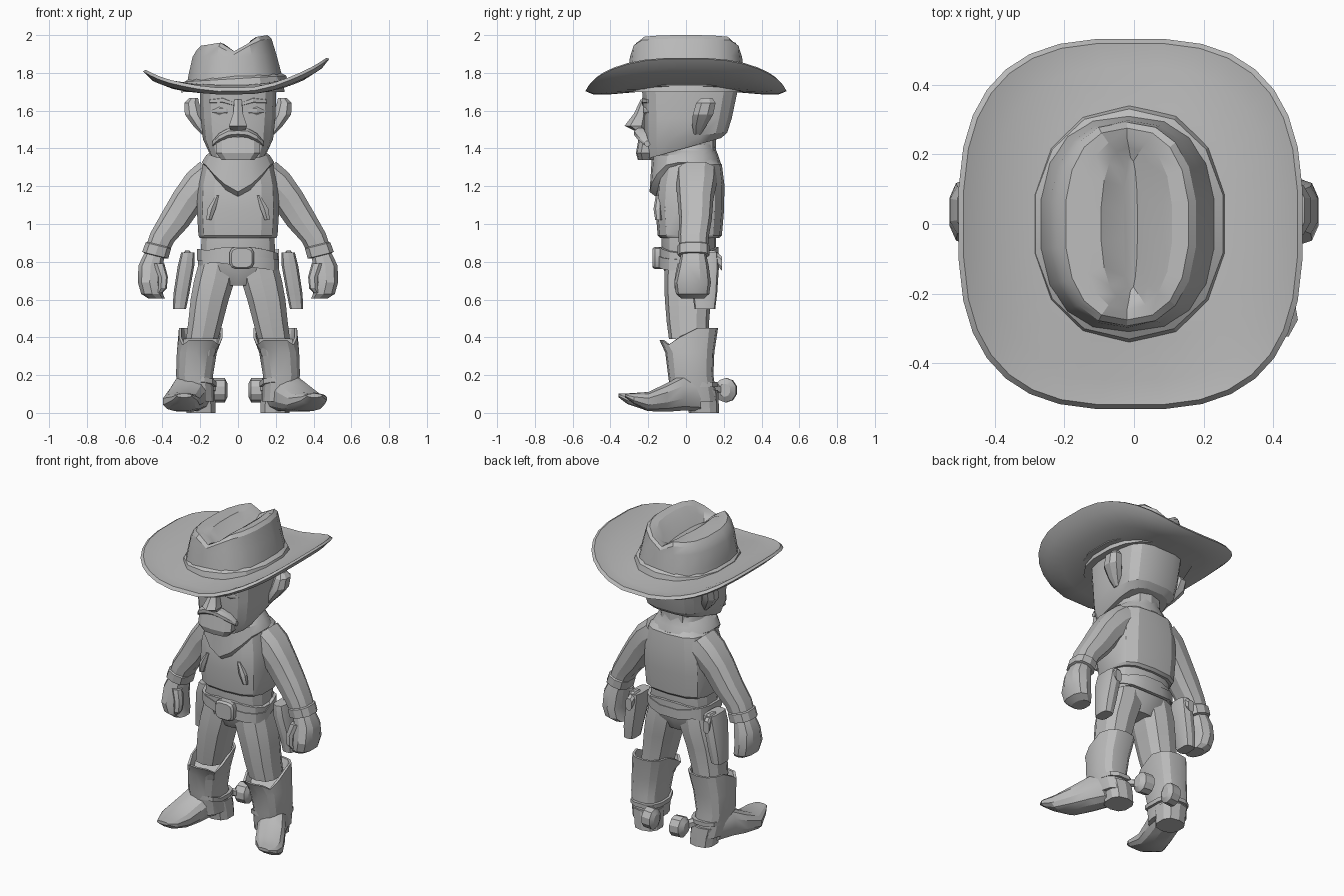
import bpy, bmesh, math

grey = bpy.data.materials.new("plain grey")
grey.diffuse_color = (0.5, 0.5, 0.5, 1)


def finish(name, bm, angle=25):
    bmesh.ops.recalc_face_normals(bm, faces=bm.faces)
    me = bpy.data.meshes.new(name)
    bm.to_mesh(me)
    bm.free()
    ob = bpy.data.objects.new(name, me)
    bpy.context.collection.objects.link(ob)
    me.materials.append(grey)
    bpy.ops.object.select_all(action='DESELECT')
    ob.select_set(True)
    bpy.context.view_layer.objects.active = ob
    bpy.ops.object.shade_smooth_by_angle(angle=math.radians(angle))
    return ob


def loft(name, rings, n=10, p=2.6, side=1, axis='Z', warp=None, caps=True, closed=False):
    """Skin superellipse rings (x, y, z, radius_a, radius_b, slope_a, slope_b)."""
    bm = bmesh.new()
    loops = []
    for r in rings:
        x, y, z, ra, rb, sa, sb = (tuple(r) + (0, 0))[:7]
        loop = []
        for i in range(n):
            t = 2 * math.pi * (i + 0.5) / n
            c, s = math.cos(t), math.sin(t)
            a = ra * math.copysign(abs(c) ** (2 / p), c)
            b = rb * math.copysign(abs(s) ** (2 / p), s)
            h = sa * a + sb * b
            co = {'Z': (x + a, y + b, z + h), 'Y': (x + a, y + h, z + b),
                  'X': (x + h, y + a, z + b)}[axis]
            if warp:
                co = warp(*co)
            loop.append(bm.verts.new((co[0] * side, co[1], co[2])))
        loops.append(loop)
    pairs = list(zip(loops, loops[1:]))
    if closed:
        pairs.append((loops[-1], loops[0]))
    for lo, hi in pairs:
        for i in range(n):
            j = (i + 1) % n
            bm.faces.new((lo[i], lo[j], hi[j], hi[i]))
    if caps and not closed:
        bm.faces.new(loops[0])
        bm.faces.new(loops[-1])
    return finish(name, bm)


def band(name, x, y, z, ra, rb, h, thick=0.02, **kw):
    """A closed strap around the body."""
    loft(name, [(x, y, z - h, ra, rb), (x, y, z + h, ra, rb),
                (x, y, z + h, ra - thick, rb - thick),
                (x, y, z - h, ra - thick, rb - thick)], closed=True, **kw)


# hat: brim curled up at both sides, higher on the right
def curl(x, y, z):
    s = abs(x) / 0.5
    edge = ((abs(x) / .5) ** 2.8 + (abs(y) / .53) ** 2.8) ** 1.4 * min(1, abs(x) / .3)
    lift = 0.165 * s ** 2.4 + .03 * edge if x > 0 else 0.09 * s ** 3.4 + .02 * edge
    return x, y, z + lift


loft("hat_brim", [(0, 0, 1.735, .18, .22), (0, 0, 1.735, .28, .34), (-.005, 0, 1.715, .40, .45),
                  (-.01, 0, 1.715, .48, .52), (-.01, 0, 1.695, .495, .533), (-.005, 0, 1.68, .45, .49),
                  (0, 0, 1.685, .35, .40), (0, 0, 1.70, .2, .24)], n=32, p=2.8, warp=curl)


# hat crown with a crease running front to back
def crease(x, y, z):
    if z > 1.88:
        f = min(1, (z - 1.88) / .08)
        z += 0.16 * x * f - 0.075 * max(0, 1 - abs(x) / 0.085) * f
    return x, y, min(z, 2.0)


loft("hat_crown", [(-.015, 0, 1.70, .265, .32), (-.015, 0, 1.79, .25, .308), (-.018, 0, 1.89, .225, .297),
                   (-.02, 0, 1.955, .20, .292), (-.02, 0, 1.975, .178, .275),
                   (-.02, 0, 1.975, .13, .245), (-.015, 0, 1.97, .08, .22), (-.01, 0, 1.965, .02, .19)],
     n=18, p=2.4, warp=crease)
loft("hat_band", [(-.014, 0, 1.715, .295, .345), (-.014, 0, 1.77, .275, .33), (-.014, 0, 1.79, .24, .30)],
     n=14, p=2.2, warp=lambda x, y, z: (x, y, z + 0.06 * x))

# head with a jaw that slopes down to the chin
loft("head", [(0, -.01, 1.40, .155, .20, 0, .28), (0, 0, 1.46, .188, .222, 0, .12),
              (0, .01, 1.56, .20, .235), (0, .02, 1.70, .205, .255), (0, .02, 1.72, .19, .23)],
     n=16, p=3.4)
loft("neck", [(0, .04, 1.36, .11, .12), (0, .04, 1.46, .11, .12)])
loft("nose", [(0, -.25, 1.495, .045, .025), (0, -.265, 1.52, .055, .06),
              (0, -.24, 1.585, .03, .035), (0, -.22, 1.66, .022, .02)], n=6, p=2)
loft("chin_beard", [(0, -.21, 1.34, .09, .045), (0, -.215, 1.375, .12, .05), (0, -.20, 1.46, .12, .05)],
     n=10, p=3)
for s, label in ((-1, "left"), (1, "right")):
    loft(label + "_moustache", [(0, -.24, 1.485, .035, .024), (.05, -.24, 1.482, .038, .027),
                                (.10, -.225, 1.458, .034, .025), (.135, -.205, 1.425, .015, .015)],
         n=8, axis='X', side=s, p=2)
    loft(label + "_eyelid", [(.035, -.205, 1.595, .012, .01), (.06, -.207, 1.60, .022, .028),
                             (.10, -.205, 1.60, .022, .03), (.145, -.19, 1.595, .012, .012)],
         n=8, axis='X', side=s, p=2)
    loft(label + "_brow", [(.02, -.21, 1.635, .022, .014), (.08, -.21, 1.655, .028, .02),
                           (.15, -.19, 1.65, .02, .014)], n=6, axis='X', side=s, p=2)
    loft(label + "_ear", [(.175, .06, 1.475, .02, .02), (.20, .07, 1.52, .04, .04), (.235, .09, 1.58, .05, .058),
                          (.245, .105, 1.64, .042, .055), (.235, .11, 1.668, .025, .03)],
         n=8, side=s, p=2.2)


# neckerchief with a rounded point on the chest
def droop(x, y, z):
    if z < 1.35 and y < 0:
        z -= 0.155 * max(0, 1 - (abs(x) / 0.185) ** 1.4) * min(1, -y / 0.13)
    return x, y, z


loft("neckerchief", [(0, .005, 1.30, .165, .165), (0, -.005, 1.325, .195, .188), (0, -.005, 1.365, .17, .175),
                     (0, .02, 1.39, .135, .14), (0, .03, 1.42, .125, .125)], n=18, p=2.2, warp=droop)

# vest and hips
loft("torso", [(0, .02, .925, .205, .155), (0, .02, .94, .213, .17), (0, .02, 1.08, .222, .182),
               (0, .025, 1.21, .215, .178), (0, .03, 1.315, .19, .16), (0, .03, 1.37, .12, .11)],
     n=14, p=3)
loft("hips", [(0, .015, .675, .10, .09), (0, .015, .75, .195, .13), (0, .015, .86, .20, .145),
              (0, .015, .95, .195, .145)], n=14, p=2.8)
band("belt", 0, .015, .835, .215, .16, .035, n=16,
     warp=lambda x, y, z: (x, y, z - 0.04 * (x / .22) ** 2 + .012))
band("gun_belt", 0, .015, .80, .22, .165, .03, n=16,
     warp=lambda x, y, z: (x, y, z + (.04 * abs(x) / .23 if y > 0 else -.03 * x / .23 + .01)))
loft("buckle", [(.02, -.178, .82, .055, .05), (.02, -.165, .82, .065, .06), (.02, -.13, .82, .065, .06)],
     n=12, p=4, axis='Y')

for s, label in ((-1, "left"), (1, "right")):
    # chest fold
    loft(label + "_vest_fold", [(.155, -.145, 1.02, .015, .018), (.14, -.15, 1.08, .025, .022),
                                (.11, -.145, 1.15, .01, .015)], n=6, side=s, p=2)
    # arm, cuff and fist
    loft(label + "_arm", [(.125, .055, 1.26, .08, .11, .9), (.195, .055, 1.21, .078, .108, .8),
                          (.265, .05, 1.13, .077, .095, .55), (.335, .05, 1.02, .075, .086, .45),
                          (.40, .04, .93, .066, .08, .35), (.435, .04, .85, .06, .075, .3)], n=10, side=s)
    loft(label + "_cuff", [(.418, .04, .89, .064, .078, .25), (.422, .04, .885, .07, .085, .25),
                           (.438, .04, .835, .072, .084, .25), (.44, .04, .83, .05, .06, .25)], n=10, side=s)
    loft(label + "_hand", [(.44, .04, .85, .055, .065), (.462, .04, .78, .068, .08),
                           (.468, .035, .69, .064, .097), (.455, .035, .63, .06, .088),
                           (.43, .035, .605, .045, .06)], n=10, side=s)
    loft(label + "_thumb", [(.42, -.015, .79, .03, .03), (.397, -.03, .72, .026, .03),
                            (.40, -.035, .66, .023, .026), (.415, -.03, .635, .014, .016)], n=7, side=s)
    # trouser leg
    loft(label + "_leg", [(.105, .015, .80, .105, .125), (.125, .015, .70, .112, .13),
                          (.15, .01, .60, .105, .122), (.172, .01, .48, .095, .112),
                          (.19, .015, .39, .088, .105)], n=10, side=s)

    # boot shaft with the front edge cut lower
    def cut(x, y, z):
        if z > .38 and y < 0:
            z -= .09 * min(1, -y / .06)
            if y < -.11:
                z += .025
        return x, y, z

    loft(label + "_boot_shaft", [(.215, .045, .06, .09, .12), (.23, .025, .20, .10, .12),
                                 (.218, .02, .32, .108, .13), (.197, .015, .45, .118, .155),
                                 (.197, .015, .45, .105, .14), (.20, .015, .39, .09, .115)],
         n=14, side=s, warp=cut)
    # foot: the right toe points further out and is shorter than the left
    tip, ball, mid, short = (.405, .36, .305, .035) if s > 0 else (.285, .30, .275, 0)
    loft(label + "_boot_foot", [(tip, -.357 + short, .092, .04, .01), (tip - .003, -.31 + short, .075, .07, .029),
                                (ball, -.20, .06, .10, .052), (mid, -.10, .082, .10, .078),
                                (.25, -.01, .11, .098, .10), (.22, .08, .105, .088, .10)],
         n=12, p=2.5, side=s, axis='Y')
    loft(label + "_boot_heel", [(.195, .095, 0, .08, .08), (.20, .09, .06, .083, .083),
                                (.21, .08, .12, .088, .09)], n=10, p=2.6, side=s)
    # spur strap and wheel
    band(label + "_spur_strap", .215, .04, .15, .104, .13, .013, n=12, side=s,
         warp=lambda x, y, z: (x, y, z + .3 * max(0, -y)))
    loft(label + "_spur_wheel", [(.055, .215, .12, .03, .035), (.07, .215, .12, .058, .065),
                                 (.13, .21, .12, .058, .065), (.15, .205, .12, .03, .035)],
         n=10, p=2, side=s, axis='X')
    loft(label + "_spur_arm", [(.16, .14, .135, .03, .025), (.11, .20, .12, .03, .025)], n=6, side=s, axis='Y')
    # holster and pistol grip
    loft(label + "_holster", [(.265, .09, .85, .037, .08), (.275, .09, .78, .045, .085),
                              (.30, .10, .63, .043, .065), (.31, .10, .55, .036, .055)],
         n=10, p=3.5, side=s)
    loft(label + "_pistol_grip", [(.268, .10, .83, .02, .03), (.268, .15, .83, .022, .032),
                                  (.275, .19, .79, .024, .04)], n=8, side=s, axis='Y')
